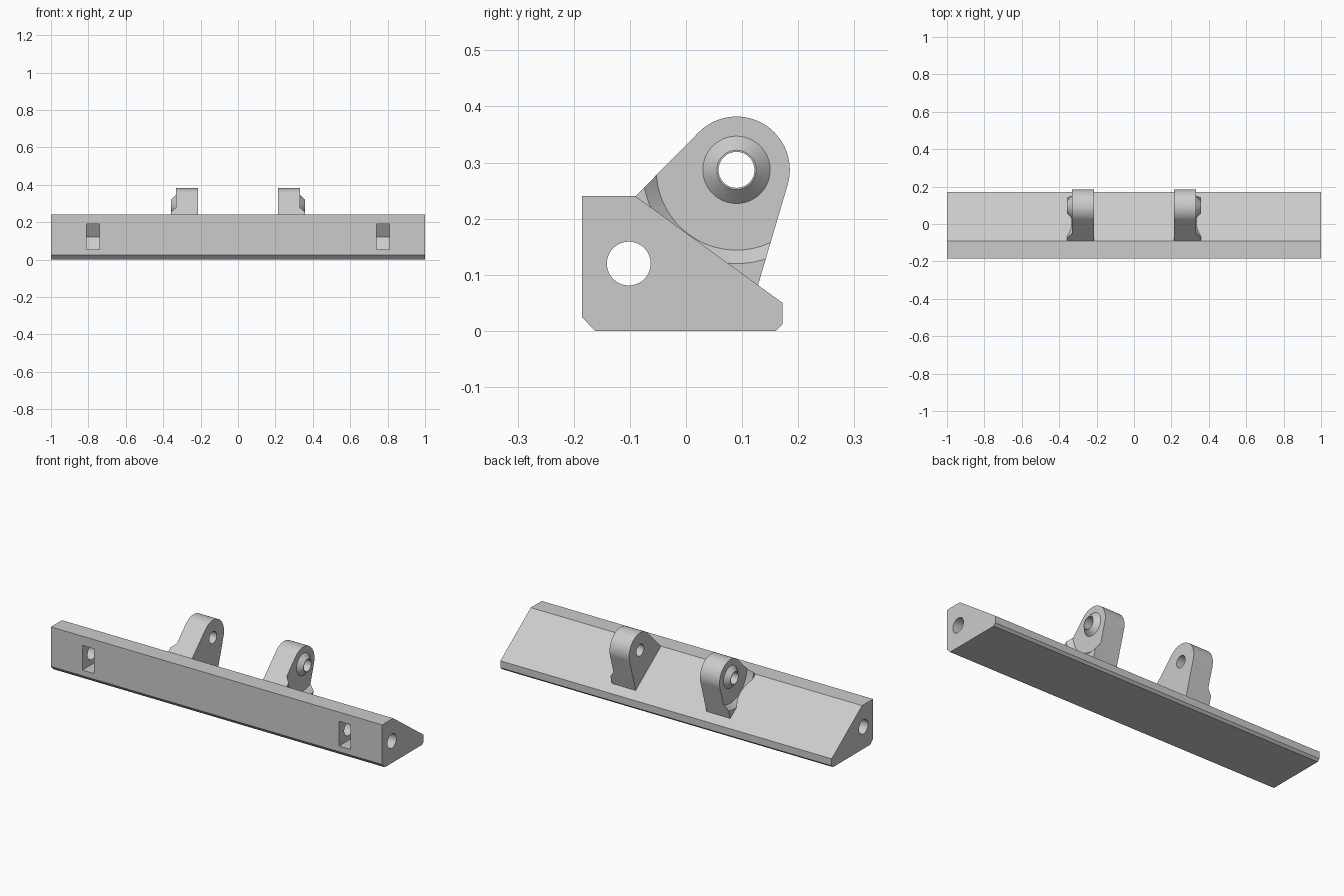
import bpy, bmesh, math

if "Cube" in bpy.data.objects:
    bpy.data.objects.remove(bpy.data.objects["Cube"], do_unlink=True)

grey = bpy.data.materials.new("light grey")
grey.use_nodes = True
grey.diffuse_color = (0.6, 0.6, 0.6, 1)
grey.node_tree.nodes["Principled BSDF"].inputs["Base Color"].default_value = (0.6, 0.6, 0.6, 1)


def finish(name, bm):
    bmesh.ops.recalc_face_normals(bm, faces=bm.faces[:])
    mesh = bpy.data.meshes.new(name)
    bm.to_mesh(mesh)
    bm.free()
    mesh.materials.append(grey)
    obj = bpy.data.objects.new(name, mesh)
    bpy.context.collection.objects.link(obj)
    return obj


def prism(name, profile, x0, x1):
    """Extrude a (y, z) outline along x."""
    bm = bmesh.new()
    ends = [[bm.verts.new((x, y, z)) for y, z in profile] for x in (x0, x1)]
    for end in ends:
        bm.faces.new(end)
    n = len(profile)
    for i in range(n):
        j = (i + 1) % n
        bm.faces.new((ends[0][i], ends[0][j], ends[1][j], ends[1][i]))
    return finish(name, bm)


def arc(cy, cz, r, a0, a1, steps):
    angles = [math.radians(a0 + (a1 - a0) * i / steps) for i in range(steps + 1)]
    return [(cy + r * math.cos(a), cz + r * math.sin(a)) for a in angles]


def rod(cy, cz, r, x0, x1):
    return prism("bore_cutter", arc(cy, cz, r, 0, 360, 64)[:-1], x0, x1)


def ring(profile, cy, cz, side, steps=96):
    """Spin a closed (radius, x) outline about an axis along x."""
    bm = bmesh.new()
    rows = []
    for k in range(steps):
        a = math.tau * k / steps
        rows.append([bm.verts.new((side * x, cy + r * math.cos(a), cz + r * math.sin(a)))
                     for r, x in profile])
    n = len(profile)
    for k in range(steps):
        a, b = rows[k], rows[(k + 1) % steps]
        for i in range(n):
            j = (i + 1) % n
            bm.faces.new((a[i], a[j], b[j], b[i]))
    return finish("recess_cutter", bm)


def cut(obj, cutters):
    bpy.context.view_layer.objects.active = obj
    for cutter in cutters:
        cutter.hide_render = True
        mod = obj.modifiers.new("cut", "BOOLEAN")
        mod.operation = "DIFFERENCE"
        mod.solver = "EXACT"
        mod.object = cutter
        bpy.ops.object.modifier_apply(modifier=mod.name)
        bpy.data.objects.remove(cutter, do_unlink=True)


def smooth(obj):
    bpy.ops.object.select_all(action="DESELECT")
    obj.select_set(True)
    bpy.context.view_layer.objects.active = obj
    bpy.ops.object.shade_smooth_by_angle(angle=math.radians(20))


# Long wedge-shaped bar with chamfered lower edges
bar = prism("bar", [(-0.185, 0.24), (-0.09, 0.24), (0.172, 0.05), (0.172, 0.012),
                    (0.16, 0), (-0.162, 0), (-0.185, 0.024)], -1, 1)

# Lengthwise bore, and two front pockets with V-shaped backs
pocket = [(-0.25, 0.055), (-0.085, 0.055), (-0.04, 0.122), (-0.085, 0.19), (-0.25, 0.19)]
cut(bar, [rod(-0.102, 0.12, 0.039, -1.1, 1.1)]
    + [prism("pocket_cutter", pocket, s * 0.74, s * 0.81) for s in (-1, 1)])
smooth(bar)

# Hinge lugs: rounded plates, recessed outside to leave a conical boss and a foot
PY, PZ = 0.09, 0.287
INNER, FACE, OUTER = 0.214, 0.332, 0.357
lug_outline = arc(PY, PZ, 0.095, -16, 135, 40) + [(-0.09, 0.24), (-0.09, 0.22), (0.122, 0.06)]
recess = [(0.06, FACE), (0.143, FACE), (0.167, OUTER), (0.167, 0.4), (0.035, 0.4), (0.035, OUTER)]
for side, label in ((1, "left"), (-1, "right")):
    lug = prism(label + "_hinge_lug", lug_outline, side * INNER, side * OUTER)
    cut(lug, [ring(recess, PY, PZ, side),
              rod(PY, PZ, 0.032, side * 0.15, side * 0.45)])
    smooth(lug)
